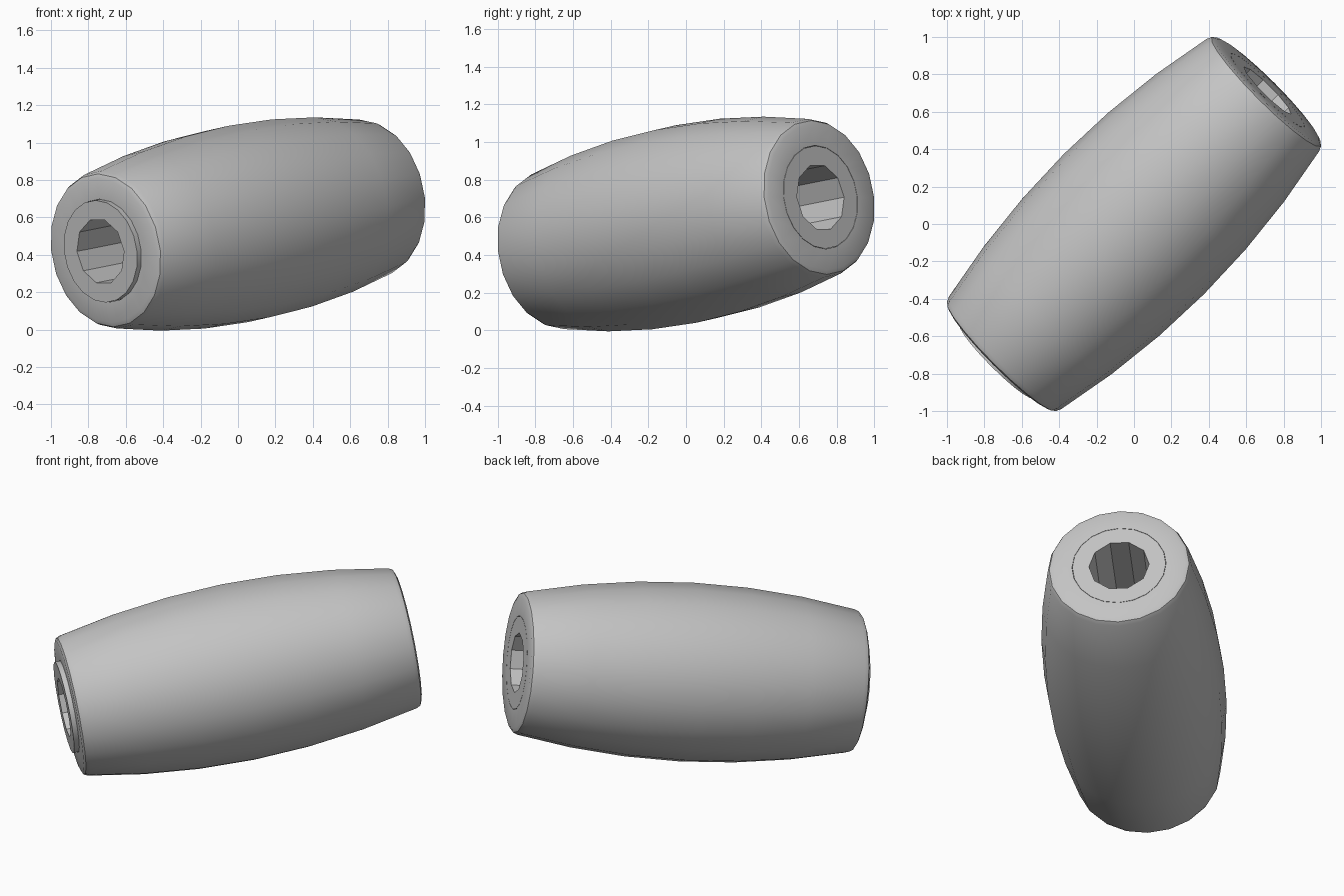
import bpy, bmesh, math
from mathutils import Vector

if "Cube" in bpy.data.objects:
    bpy.data.objects.remove(bpy.data.objects["Cube"], do_unlink=True)

AXIS = Vector((1.43, 1.43, 0.285)).normalized()
CENTRE = Vector((0, 0, 0.565))
HALF = 1.02          # half length of the barrel
SIDES = 20
BORE_SIDES = 10

grey = bpy.data.materials.new("plain_grey")
grey.use_nodes = True
grey.diffuse_color = (0.55, 0.55, 0.55, 1)
grey.node_tree.nodes["Principled BSDF"].inputs["Base Color"].default_value = (0.55, 0.55, 0.55, 1)


def ring(bm, radius, t, sides):
    step = 2 * math.pi / sides
    return [bm.verts.new((radius * math.cos(i * step), radius * math.sin(i * step), t))
            for i in range(sides)]


def skin(bm, a, b):
    n = len(a)
    for i in range(n):
        j = (i + 1) % n
        bm.faces.new((a[i], a[j], b[j], b[i]))


def annulus(bm, outer, inner):
    edges = []
    for loop in (outer, inner):
        for i, v in enumerate(loop):
            w = loop[(i + 1) % len(loop)]
            edges.append(bm.edges.get((v, w)))
    bmesh.ops.triangle_fill(bm, edges=edges, use_beauty=True)


def finish(bm, name):
    bmesh.ops.recalc_face_normals(bm, faces=bm.faces[:])
    mesh = bpy.data.meshes.new(name)
    bm.to_mesh(mesh)
    bm.free()
    mesh.materials.append(grey)
    obj = bpy.data.objects.new(name, mesh)
    bpy.context.collection.objects.link(obj)
    obj.location = CENTRE
    obj.rotation_euler = AXIS.to_track_quat('Z', 'Y').to_euler()
    bpy.ops.object.select_all(action='DESELECT')
    obj.select_set(True)
    bpy.context.view_layer.objects.active = obj
    bpy.ops.object.shade_smooth_by_angle(angle=math.radians(32))


# Bulging outer barrel with rounded rims and a wide socket for the sleeve
rim = [(0.39, HALF), (0.413, 1.01), (0.425, 0.985)]
steps = 6
bulge = []
for k in range(1, steps):
    t = 0.985 * (2 * k / steps - 1)
    bulge.append((0.53 - 0.105 * (t / 0.985) ** 2, t))
profile = ([(0.278, -HALF)] + [(r, -t) for r, t in rim] + bulge
           + rim[::-1] + [(0.278, HALF)])
bm = bmesh.new()
rings = [ring(bm, r, t, SIDES) for r, t in profile]
for a, b in zip(rings, rings[1:] + rings[:1]):
    skin(bm, a, b)
finish(bm, "barrel_body")

# Inner sleeve, standing slightly proud at the front, with a faceted through bore
bm = bmesh.new()
ends = (-HALF - 0.03, HALF)
outer = [ring(bm, 0.276, t, SIDES) for t in ends]
bore = [ring(bm, 0.178, t, BORE_SIDES) for t in ends]
skin(bm, *outer)
skin(bm, *bore)
for o, i in zip(outer, bore):
    annulus(bm, o, i)
finish(bm, "inner_sleeve")
